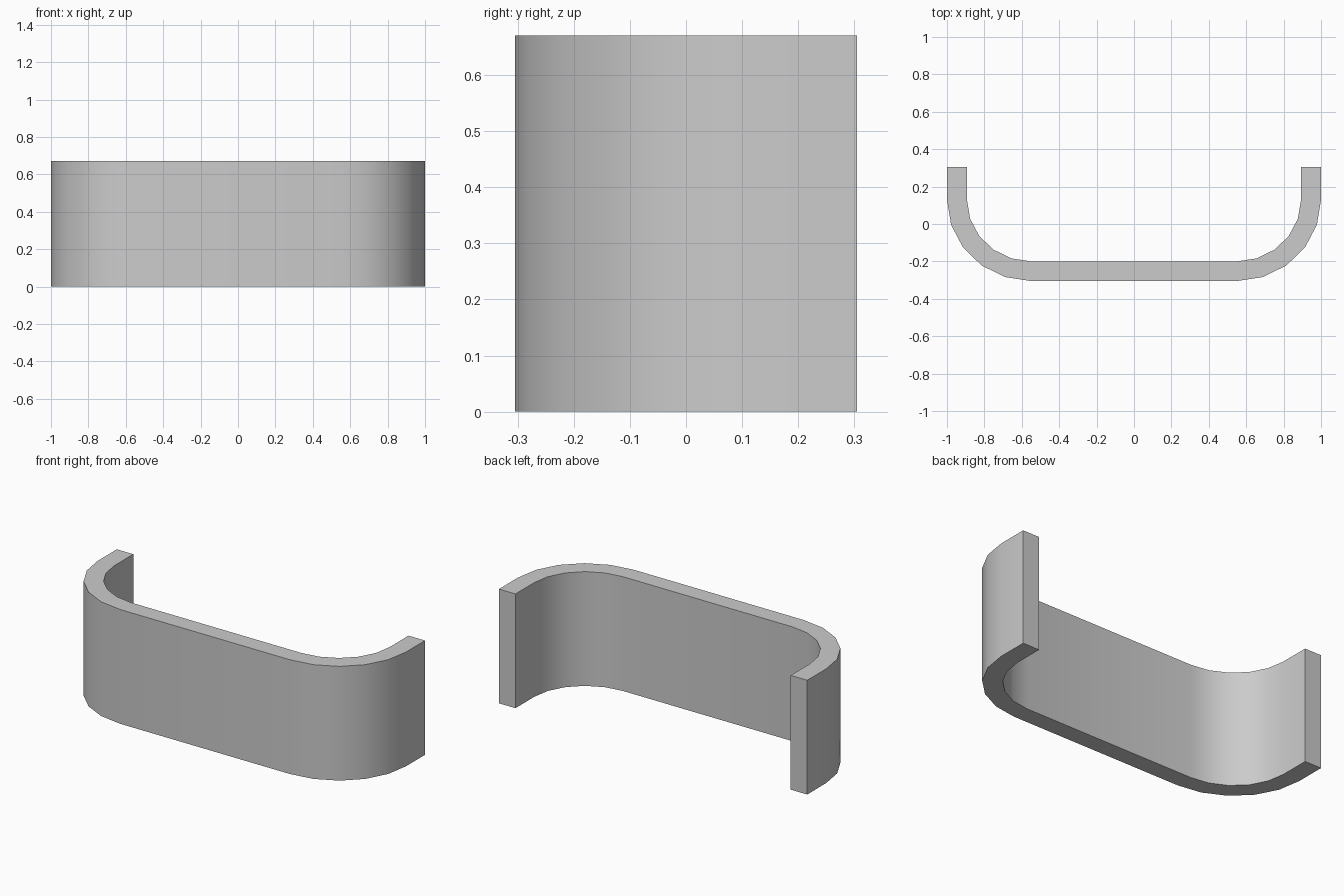
import bpy, bmesh, math

cube = bpy.data.objects.get("Cube")
if cube:
    bpy.data.objects.remove(cube, do_unlink=True)

HEIGHT = 0.67
BACK = 0.305
CX, CY = 0.55, 0.13      # corner centre
STEPS = 5                # segments per rounded corner

# Plain grey finish
grey = bpy.data.materials.new("light_grey")
grey.use_nodes = True
colour = (0.6, 0.6, 0.6, 1)
grey.diffuse_color = colour
grey.node_tree.nodes["Principled BSDF"].inputs["Base Color"].default_value = colour


def half_path(rx, ry):
    """Path from the +x tip round the corner to the front wall."""
    path = [(CX + rx, BACK)]
    for i in range(STEPS + 1):
        a = math.radians(90) * i / STEPS
        path.append((CX + rx * math.cos(a), CY - ry * math.sin(a)))
    return path


def full_path(rx, ry):
    half = half_path(rx, ry)
    return half + [(-x, y) for x, y in reversed(half)]


# Cross-section strip between outer and inner paths, extruded upward
bm = bmesh.new()
outer = [bm.verts.new((x, y, 0)) for x, y in full_path(0.45, 0.435)]
inner = [bm.verts.new((x, y, 0)) for x, y in full_path(0.343, 0.33)]
strip = [bm.faces.new((outer[i], outer[i + 1], inner[i + 1], inner[i]))
         for i in range(len(outer) - 1)]
top = bmesh.ops.extrude_face_region(bm, geom=strip)["geom"]
bmesh.ops.translate(bm, vec=(0, 0, HEIGHT),
                    verts=[v for v in top if isinstance(v, bmesh.types.BMVert)])
bmesh.ops.recalc_face_normals(bm, faces=bm.faces)

mesh = bpy.data.meshes.new("curved_bracket")
bm.to_mesh(mesh)
bm.free()
mesh.materials.append(grey)
bracket = bpy.data.objects.new("curved_bracket", mesh)
bpy.context.collection.objects.link(bracket)

# Smooth round the corners, crisp rims
bpy.ops.object.select_all(action='DESELECT')
bracket.select_set(True)
bpy.context.view_layer.objects.active = bracket
bpy.ops.object.shade_smooth_by_angle(angle=math.radians(30))
